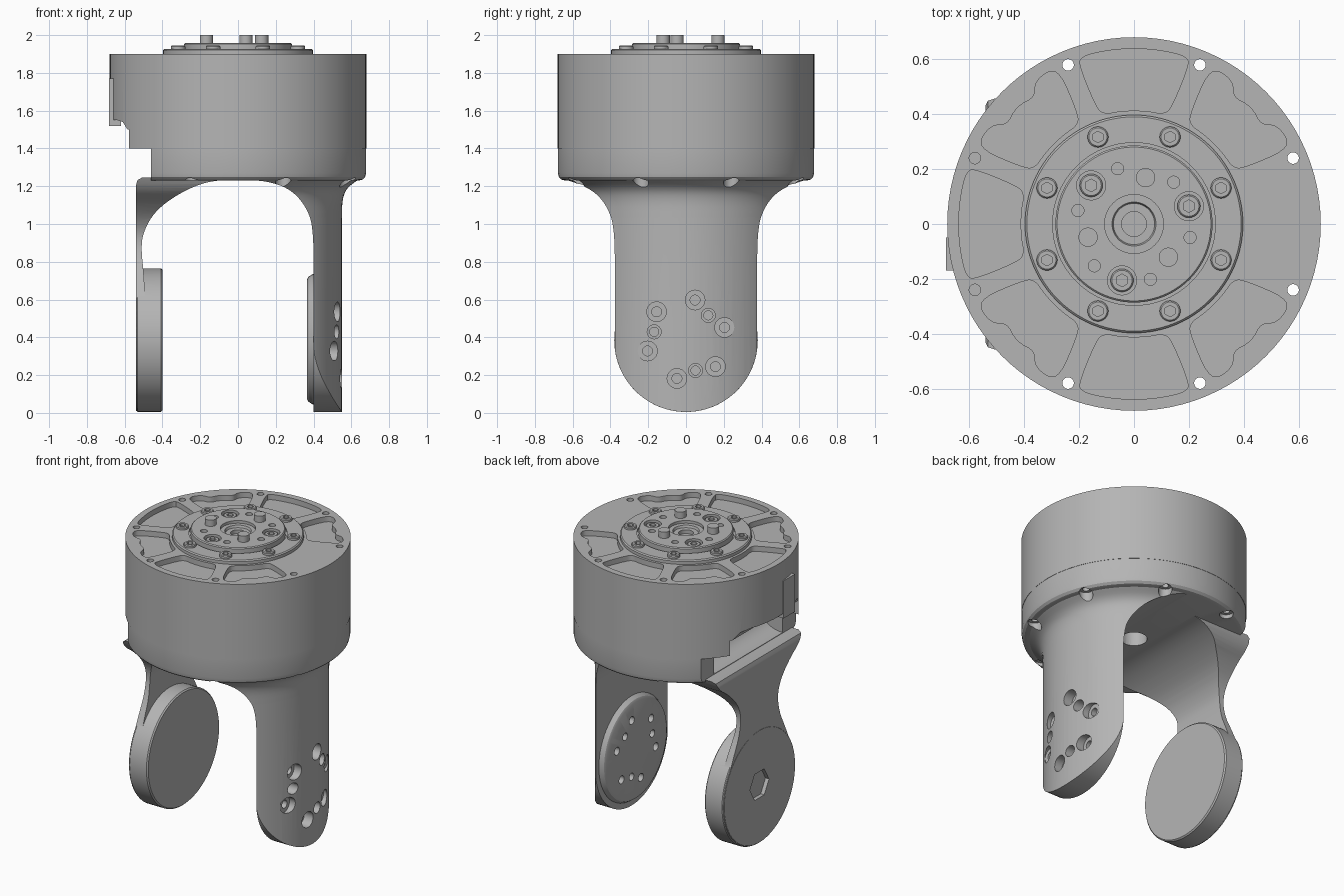
import bpy, bmesh, math
from mathutils import Matrix, Vector

old = bpy.data.objects.get("Cube")
if old:
    bpy.data.objects.remove(old, do_unlink=True)

grey = bpy.data.materials.new("machined_grey")
grey.use_nodes = True
colour = (0.46, 0.46, 0.46, 1)
grey.diffuse_color = colour
grey.node_tree.nodes["Principled BSDF"].inputs["Base Color"].default_value = colour

TO_X = Matrix.Rotation(math.pi / 2, 4, 'Y')


def polar(r, deg):
    a = math.radians(deg)
    return r * math.cos(a), r * math.sin(a)


def soften(pts, rounds=2, closed=False):
    """Corner cutting, keeping the end points of open curves."""
    for _ in range(rounds):
        pairs = list(zip(pts, pts[1:] + pts[:1])) if closed else list(zip(pts, pts[1:]))
        out = []
        for a, b in pairs:
            a, b = Vector(a), Vector(b)
            out += [tuple(a.lerp(b, 0.25)), tuple(a.lerp(b, 0.75))]
        pts = out if closed else [pts[0]] + out + [pts[-1]]
    return pts


def add_prism(bm, pts, lo, hi, axis):
    place = {'x': lambda p: (lo, p[0], p[1]),
             'y': lambda p: (p[0], lo, p[1]),
             'z': lambda p: (p[0], p[1], lo)}[axis]
    move = {'x': (hi - lo, 0, 0), 'y': (0, hi - lo, 0), 'z': (0, 0, hi - lo)}[axis]
    face = bm.faces.new([bm.verts.new(place(p)) for p in pts])
    new = bmesh.ops.extrude_face_region(bm, geom=[face])['geom']
    bmesh.ops.translate(bm, vec=move, verts=[v for v in new if isinstance(v, bmesh.types.BMVert)])


def add_cyl(bm, u, v, r, lo, hi, axis='z', segs=24):
    mid = (lo + hi) / 2
    m = Matrix.Translation((u, v, mid)) if axis == 'z' else Matrix.Translation((mid, u, v)) @ TO_X
    bmesh.ops.create_cone(bm, cap_ends=True, segments=segs, radius1=r, radius2=r,
                          depth=hi - lo, matrix=m)


def finish(name, bm):
    bmesh.ops.recalc_face_normals(bm, faces=bm.faces)
    me = bpy.data.meshes.new(name)
    bm.to_mesh(me)
    bm.free()
    me.materials.append(grey)
    ob = bpy.data.objects.new(name, me)
    bpy.context.collection.objects.link(ob)
    return ob


def prism(name, *args):
    bm = bmesh.new()
    add_prism(bm, *args)
    return finish(name, bm)


def lathe(name, pts, matrix=Matrix(), steps=96):
    bm = bmesh.new()
    vs = [bm.verts.new((r, 0, z)) for r, z in pts]
    es = [bm.edges.new(p) for p in zip(vs, vs[1:])]
    bmesh.ops.spin(bm, geom=vs + es, cent=(0, 0, 0), axis=(0, 0, 1),
                   angle=2 * math.pi, steps=steps)
    bmesh.ops.remove_doubles(bm, verts=bm.verts, dist=1e-5)
    bm.transform(matrix)
    return finish(name, bm)


def cylinders(rows, axis='z', segs=24):
    bm = bmesh.new()
    for row in rows:
        add_cyl(bm, *row, axis, segs)
    return finish("cutter", bm)


def combine(ob, operation, *tools):
    """Apply a boolean with each tool, then remove the tools."""
    for tool in tools:
        mod = ob.modifiers.new("bool", 'BOOLEAN')
        mod.operation, mod.solver, mod.object = operation, 'EXACT', tool
        bpy.context.view_layer.update()
        dg = bpy.context.evaluated_depsgraph_get()
        me = bpy.data.meshes.new_from_object(ob.evaluated_get(dg))
        ob.modifiers.clear()
        ob.data = me
        bpy.data.objects.remove(tool, do_unlink=True)
    return ob


EIGHT = [22.5 + 45 * k for k in range(8)]


def bolt_pockets():
    return cylinders([(*polar(0.627, a), 0.042, 1.0, 1.255) for a in EIGHT])


def centre_hole():
    return cylinders([(0, 0, 0.08, 1.15, 1.32)])


def side_notch():
    return prism("cutter", [(-.8, 1.2), (-.46, 1.2), (-.46, 1.4), (-.58, 1.4), (-.585, 1.5),
                            (-.61, 1.54), (-.64, 1.55), (-.8, 1.55)], -.8, .8, 'y')


def side_recess():
    curve = soften([(-.5, 1.247), (-.4, 1.25), (-.33, 1.29), (-.3, 1.36), (-.3, 1.5)])
    return prism("cutter", [(-.8, 1.247)] + curve + [(-.8, 1.5)], -.36, .36, 'y')


def through_holes():
    return cylinders([(*polar(0.627, a), 0.021, 1.8 if 150 < a < 210 else 1.1, 2) for a in EIGHT])


# Upper housing with shallow weight-saving pockets
upper = lathe("upper_housing", [(0, 1.4), (.68, 1.4), (.68, 1.9), (0, 1.9)])
bm = bmesh.new()
for k in range(1, 8):
    mid = 45 * k
    if k % 2:
        outer = [(.61, -19), (.64, -16), (.63, -10), (.585, -7), (.605, 0),
                 (.585, 7), (.63, 10), (.64, 16), (.61, 19)]
    else:
        outer = [(.6, -19), (.64, -18), (.64, -9), (.64, 0), (.64, 9), (.64, 18), (.6, 19)]
    loop = outer + [(.46, 18), (.415, 16), (.415, 6), (.415, -6), (.415, -16), (.46, -18)]
    add_prism(bm, soften([polar(r, mid + a) for r, a in loop], 2, True), 1.865, 1.95, 'z')
combine(upper, 'DIFFERENCE', side_notch(), side_recess(), finish("cutter", bm), through_holes())

# Lower housing
lower = lathe("lower_housing", [(0, 1.23), (.64, 1.23), (.66, 1.235), (.673, 1.248),
                                (.678, 1.27), (.678, 1.4), (0, 1.4)])
combine(lower, 'DIFFERENCE', side_notch(), side_recess(), bolt_pockets(), through_holes(),
        centre_hole())

# Cable cover on the side of the housing
prism("cable_cover", [(-.684, -.17), (-.62, -.17), (-.62, -.05), (-.684, -.05)], 1.52, 1.77, 'z')

# Left leg: curved outside, flat inside, rounded foot
arch = soften([(0, 1.232), (.15, 1.23), (.29, 1.18), (.38, 1.06), (.4, .93), (.4, .7)], 3)
left_leg = prism("left_leg", arch + [(.4, -.1), (.75, -.1), (.75, 1.26), (0, 1.26)], -.8, .8, 'y')
foot = [(x, z + .385) for x, z in (polar(.38, a) for a in range(-90, 1, 5))]
side = foot + soften([(.382, .6), (.387, .86), (.4, 1.0), (.47, 1.12), (.55, 1.2), (.64, 1.235)]) \
    + [(.64, 1.3)]
outline = side + [(-y, z) for y, z in reversed(side[1:])]
flare = soften([(.55, 1.03), (.552, 1.13), (.575, 1.19), (.64, 1.237)])
combine(left_leg, 'INTERSECT', prism("cutter", outline, -.9, .9, 'x'),
        lathe("cutter", [(0, -.2), (.55, -.2)] + flare + [(.64, 1.25), (0, 1.25)]))
boss = lathe("boss", [(0, .365), (.315, .365), (.33, .372), (.345, .395), (.345, .42), (0, .42)],
             Matrix.Translation((0, 0, .39)) @ TO_X, 64)
combine(left_leg, 'UNION', boss)
spots = [polar(.213, 17 + 60 * k) for k in range(6)]
bores = [(y, z + .39, .052, .485, .8) for y, z in spots]
holes = [(y, z + .39, .026, .3, .8) for y, z in spots]
small = [(y, z + .39, .037, .45, .8) for y, z in (polar(.173, 47 + 120 * k) for k in range(3))]
inner = [(y, z, .024, .3, .7) for y, z, *_ in small]
combine(left_leg, 'DIFFERENCE', cylinders(bores + small, 'x'), cylinders(holes + inner, 'x'),
        bolt_pockets(), centre_hole())

# Right leg: thin waisted plate carrying a pivot disc
arch = soften([(0, 1.232), (-.15, 1.23), (-.3, 1.17), (-.44, 1.07), (-.505, .95), (-.512, .86),
               (-.5, .75), (-.49, .6)], 3)
right_leg = prism("right_leg", arch + [(-.49, -.1), (-.54, -.1), (-.54, 1.205), (-.532, 1.232),
                                       (-.51, 1.245), (0, 1.245)], -.8, .8, 'y')
foot = [(x, z + .385) for x, z in (polar(.375, a) for a in range(-90, 36, 5))]
side = foot + soften([(.27, .68), (.21, .8), (.19, .92), (.23, 1.02), (.33, 1.12), (.42, 1.18),
                      (.47, 1.27)])
outline = side + [(-y, z) for y, z in reversed(side[1:])]
combine(right_leg, 'INTERSECT', prism("cutter", outline, -.9, .9, 'x'))
disc = lathe("disc", [(0, -.541), (.37, -.541), (.38, -.531), (.38, -.408), (.372, -.4), (0, -.4)],
             Matrix.Translation((0, 0, .385)) @ TO_X)
combine(right_leg, 'UNION', disc)
combine(right_leg, 'DIFFERENCE', cylinders([(0, .395, .1, -.7, -.515)], 'x', 6), centre_hole())

# Stepped output flange on top
flange = lathe("output_flange", [(0, 1.88), (.397, 1.88), (.397, 1.92), (.39, 1.927), (.296, 1.927),
                                 (.296, 1.915), (.286, 1.915), (.286, 1.952), (.28, 1.958),
                                 (.107, 1.958), (.107, 1.94), (.08, 1.94), (.075, 1.925),
                                 (.045, 1.925), (.045, 1.885), (0, 1.885)])
tiny = [(*polar(.21, 46.5 + 60 * k), .022, 1.92, 2) for k in range(6)]
bolts = [polar(.21, 18 + 120 * k) for k in range(3)]
combine(flange, 'DIFFERENCE', cylinders(tiny + [(*p, .053, 1.925, 2) for p in bolts]))

# Dowel pins
for k in range(3):
    bm = bmesh.new()
    add_cyl(bm, *polar(.174, 76 + 120 * k), .035, 1.93, 2.0)
    finish(f"dowel_pin_{k + 1}", bm)


# Socket screws
def screw(name, x, y, r, lo, hi):
    ob = lathe(name, [(0, lo), (r, lo), (r, hi - .005), (r - .005, hi), (0, hi)],
               Matrix.Translation((x, y, 0)), 24)
    combine(ob, 'DIFFERENCE', cylinders([(x, y, r * .55, hi - .015, hi + .1)], 'z', 6))


for k, a in enumerate(EIGHT):
    screw(f"flange_screw_{k + 1}", *polar(.343, a), .038, 1.9, 1.945)
for k, p in enumerate(bolts):
    screw(f"output_screw_{k + 1}", *p, .042, 1.9, 1.95)

# Smooth shading with sharp machined edges
for ob in bpy.context.scene.objects:
    if ob.type == 'MESH':
        ob.data.shade_smooth()
        ob.data.set_sharp_from_angle(angle=math.radians(30))
